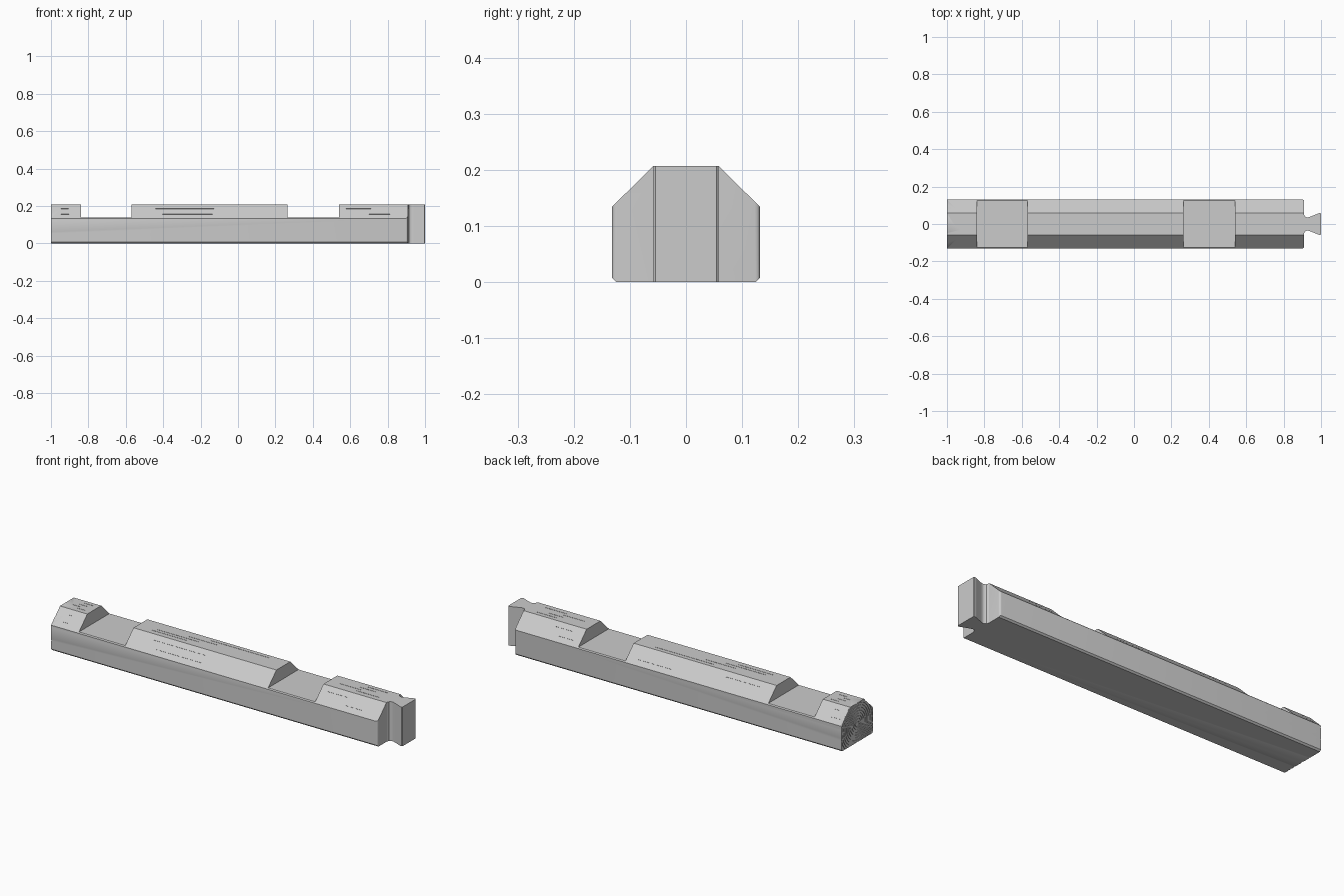
import bpy, bmesh, math, random
from mathutils import Matrix, Vector

random.seed(4)
if "Cube" in bpy.data.objects:
    bpy.data.objects.remove(bpy.data.objects["Cube"])

GREY = (0.6, 0.6, 0.6, 1)
wood = bpy.data.materials.new("plain grey")
wood.use_nodes = True
wood.diffuse_color = GREY
wood.node_tree.nodes["Principled BSDF"].inputs["Base Color"].default_value = GREY

BODY_END = 0.908
SIDE, SHOULDER = 0.132, 0.134   # outer edge of the sloped faces
CROWN, TOP = 0.058, 0.207       # inner edge of the sloped faces


def add_object(name, bm):
    bmesh.ops.recalc_face_normals(bm, faces=bm.faces)
    mesh = bpy.data.meshes.new(name)
    bm.to_mesh(mesh)
    bm.free()
    mesh.materials.append(wood)
    obj = bpy.data.objects.new(name, mesh)
    bpy.context.collection.objects.link(obj)
    return obj


def extrude(bm, points, offset):
    face = bm.faces.new([bm.verts.new(p) for p in points])
    moved = bmesh.ops.extrude_face_region(bm, geom=[face])["geom"]
    verts = [g for g in moved if isinstance(g, bmesh.types.BMVert)]
    bmesh.ops.translate(bm, verts=verts, vec=offset)


def box(bm, centre, size, tilt=0):
    matrix = (Matrix.Translation(centre) @ Matrix.Rotation(tilt, 4, 'X')
              @ Matrix.Diagonal((*size, 1)))
    bmesh.ops.create_cube(bm, size=1, matrix=matrix)


def select_only(obj):
    bpy.ops.object.select_all(action='DESELECT')
    obj.select_set(True)
    bpy.context.view_layer.objects.active = obj


def carve(target, cutter):
    cutter.hide_render = True
    mod = target.modifiers.new("carve", 'BOOLEAN')
    mod.operation, mod.solver, mod.object = 'DIFFERENCE', 'EXACT', cutter
    select_only(target)
    bpy.ops.object.modifier_apply(modifier=mod.name)
    bpy.data.objects.remove(cutter)


def mirrored(half):
    return half + [(-a, b) for a, b in reversed(half)]


# Beam: extruded section with sloped shoulders and a chamfered foot
section = mirrored([(0.124, 0), (SIDE, 0.008), (SIDE, SHOULDER), (CROWN, TOP)])
bm = bmesh.new()
extrude(bm, [(-1, y, z) for y, z in section], (1 + BODY_END, 0, 0))
corners = [e for e in bm.edges
           if all(v.co.x > 0 and abs(v.co.y) > 0.13 for v in e.verts)]
bmesh.ops.bevel(bm, geom=corners, offset=0.01, segments=3, profile=0.5,
                affect='EDGES')
beam = add_object("beam", bm)

# Two saddle notches across the top
bm = bmesh.new()
for start, end in ((-0.84, -0.57), (0.265, 0.54)):
    box(bm, ((start + end) / 2, 0, 0.239), (end - start, 0.4, 0.2))
carve(beam, add_object("notch_cutter", bm))

# Shallow grain cracks on the crown and both slopes
bm = bmesh.new()
slope = math.atan2(TOP - SHOULDER, SIDE - CROWN)
for span in ((-0.55, 0.25), (0.56, 0.88), (-0.98, -0.86)):
    for lane in (-0.03, -0.01, 0.012, 0.035):
        length = (span[1] - span[0]) * random.uniform(0.2, 0.45)
        x = random.uniform(span[0] + length / 2, span[1] - length / 2)
        box(bm, (x, lane, TOP), (length, 0.002, 0.004))
    for side in (-1, 1):
        for t in (0.3, 0.7):
            length = (span[1] - span[0]) * random.uniform(0.2, 0.45)
            x = random.uniform(span[0] + length / 2, span[1] - length / 2)
            y = CROWN + (SIDE - CROWN) * t
            z = TOP + (SHOULDER - TOP) * t
            box(bm, (x, side * y, z), (length, 0.002, 0.004), -side * slope)
carve(beam, add_object("grain_cutter", bm))

# Growth rings engraved in the plain end
bm = bmesh.new()
STEPS = 40
for ring in range(1, 11):
    loops = []
    for radius, x in ((0, -1.01), (0.0025, -1.01), (0.0025, -0.997), (0, -0.997)):
        loop = []
        for i in range(STEPS):
            a = 2 * math.pi * i / STEPS
            r = ring * 0.0135 + radius + 0.0015 * math.sin(3 * a + ring * 0.4)
            loop.append(bm.verts.new((x, r * math.cos(a), 0.095 + r * math.sin(a))))
        loops.append(loop)
    for k in range(4):
        a, b = loops[k], loops[(k + 1) % 4]
        for i in range(STEPS):
            j = (i + 1) % STEPS
            bm.faces.new((a[i], a[j], b[j], b[i]))
carve(beam, add_object("ring_cutter", bm))

# Dovetail tenon: waisted neck flaring to a blunt rounded head
half = [(0.058, 0.89), (0.055, BODY_END), (0.042, 0.913), (0.036, 0.922),
        (0.036, 0.932), (0.040, 0.944), (0.054, 0.980), (0.058, 0.990),
        (0.058, 0.996), (0.054, 1.0)]
bm = bmesh.new()
extrude(bm, [(x, y, 0) for y, x in mirrored(half)], (0, 0, TOP))
tenon = add_object("dovetail_tenon", bm)

for obj in (beam, tenon):
    select_only(obj)
    bpy.ops.object.shade_smooth_by_angle(angle=math.radians(35))
